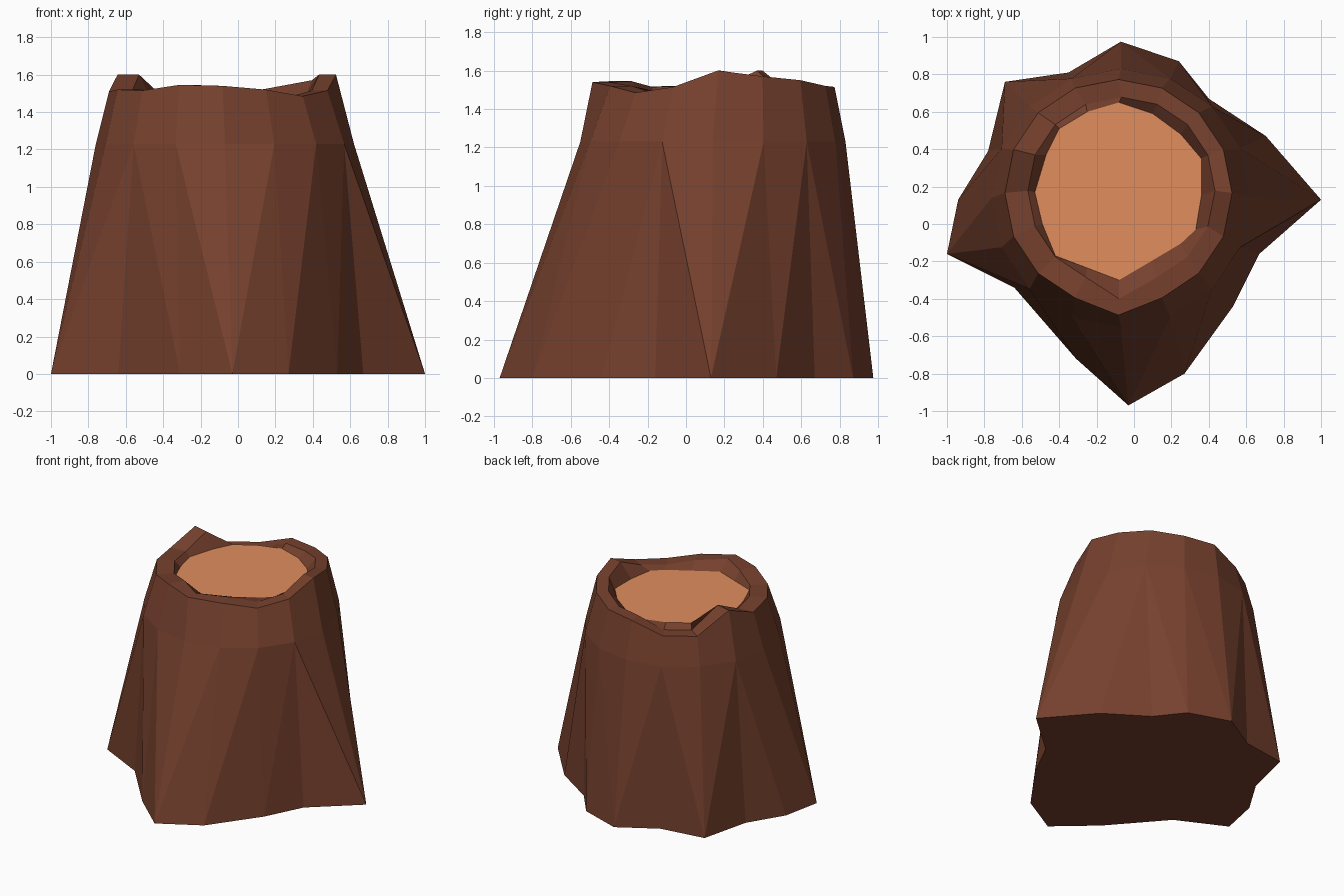
import bpy
from math import sin, cos, pi
from mathutils import Vector

if "Cube" in bpy.data.objects:
    bpy.data.objects.remove(bpy.data.objects["Cube"])

N = 16


def material(name, rgb):
    m = bpy.data.materials.new(name)
    m.diffuse_color = (*rgb, 1)
    m.use_nodes = True
    m.node_tree.nodes["Principled BSDF"].inputs["Base Color"].default_value = m.diffuse_color
    return m


def circle(cx, cy, r, heights):
    return [(cx + r * cos(2 * pi * i / N), cy + r * sin(2 * pi * i / N), heights[i])
            for i in range(N)]


def make(name, verts, faces, mat):
    me = bpy.data.meshes.new(name)
    me.from_pydata(verts, [], faces)
    me.materials.append(mat)
    ob = bpy.data.objects.new(name, me)
    bpy.context.collection.objects.link(ob)
    return ob


def convex_split(verts, a, b, c, d):
    """Split a bent quad along the diagonal that bulges outward."""
    A, B, C, D = (Vector(verts[i]) for i in (a, b, c, d))
    if (B - A).cross(C - A).dot(D - A) <= 0:
        return [(a, b, c), (a, c, d)]
    return [(a, b, d), (b, c, d)]


# Irregular root outline on the ground, counterclockwise from +x
roots = [(1, .13), (.705, .47), (.40, .67), (.24, .87), (-.07, .975), (-.35, .81),
         (-.69, .76), (-.78, .39), (-.94, .13), (-1, -.16), (-.64, -.34), (-.31, -.72),
         (-.03, -.97), (.27, -.80), (.53, -.44), (.67, -.16)]
# Jagged rim heights
rim = [1.60, 1.57, 1.55, 1.52, 1.515, 1.44, 1.44, 1.60,
       1.51, 1.52, 1.515, 1.545, 1.54, 1.52, 1.485, 1.515]
# Edge of the sawn wood where it meets the bark
wood = [(.36, .15), (.36, .35), (.25, .48), (.10, .59), (-.08, .65), (-.25, .60),
        (-.40, .51), (-.47, .37), (-.53, .17), (-.49, 0), (-.42, -.17), (-.25, -.235),
        (-.08, -.30), (.09, -.20), (.25, -.105), (.33, -.03)]
WOOD_Z = 1.48

# Bark shell: roots, shoulder, outer rim, inner rim, wood edge
outer = circle(-.083, .166, .607, rim)
outer[12] = (-.083, -.487, rim[12])
inner = circle(-.067, .178, .5, rim)
inner[12] = (-.08, -.40, rim[12])
rings = [[(x, y, 0) for x, y in roots],
         circle(-.07, .14, .69, [1.23] * N),
         outer, inner,
         [(x, y, WOOD_Z) for x, y in wood]]
verts = [v for r in rings for v in r]
faces = [tuple(reversed(range(N)))]
for k in range(len(rings) - 1):
    for i in range(N):
        j = (i + 1) % N
        quad = (k * N + i, k * N + j, (k + 1) * N + j, (k + 1) * N + i)
        faces += convex_split(verts, *quad) if k == 0 else [quad]
make("stump_bark", verts, faces, material("bark", (.18, .052, .027)))

# Flat sawn wood face
make("cut_wood", rings[-1], [tuple(range(N))], material("wood", (.75, .27, .11)))
